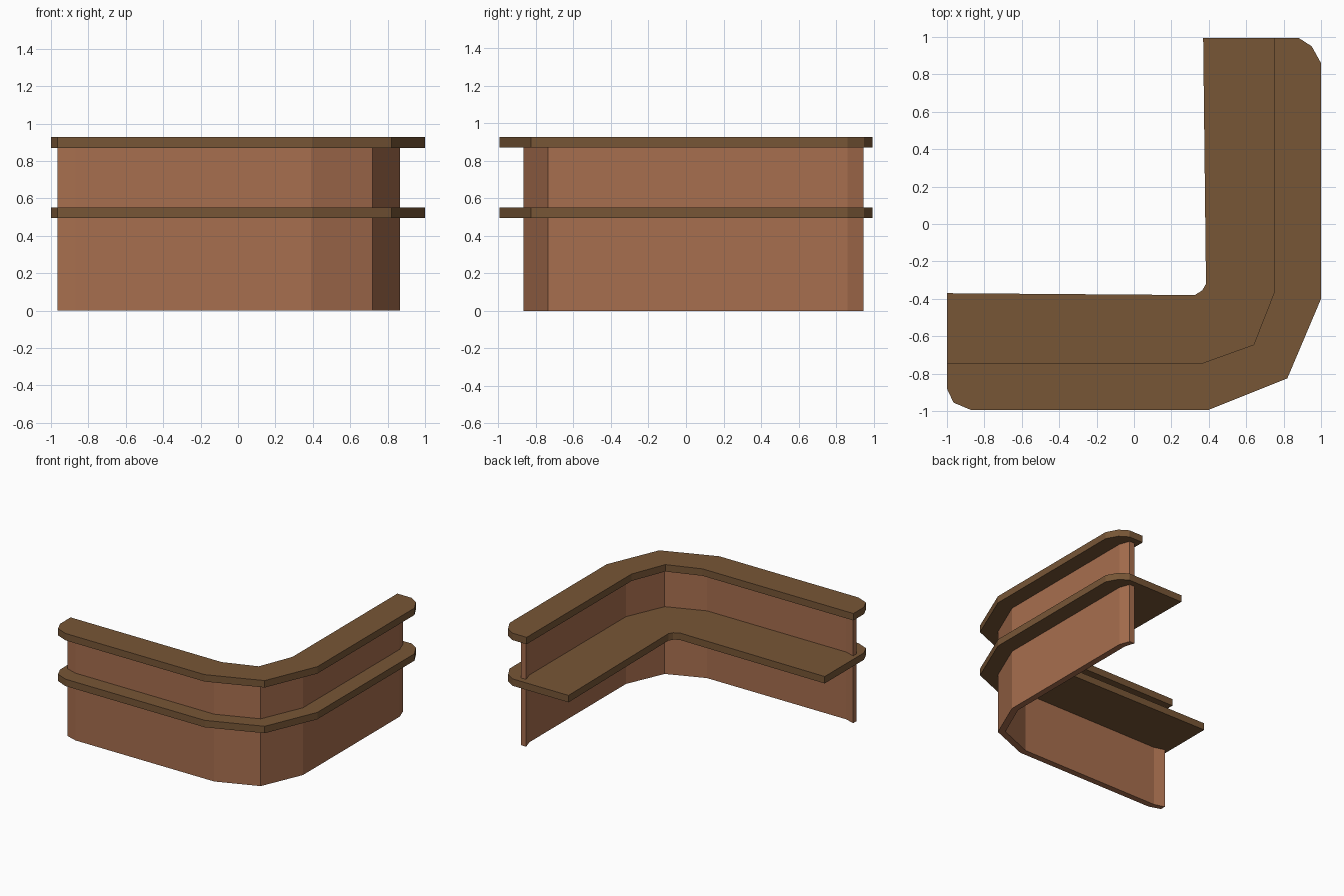
import bpy, bmesh

if "Cube" in bpy.data.objects:
    bpy.data.objects.remove(bpy.data.objects["Cube"])


def material(name, color):
    m = bpy.data.materials.new(name)
    m.diffuse_color = (*color, 1)
    m.use_nodes = True
    m.node_tree.nodes["Principled BSDF"].inputs["Base Color"].default_value = m.diffuse_color
    return m


def prism(name, outline, z0, z1, mat):
    """Extrude a plan outline between two heights."""
    bm = bmesh.new()
    face = bm.faces.new([bm.verts.new((x, y, z0)) for x, y in outline])
    up = bmesh.ops.extrude_face_region(bm, geom=[face])
    for v in up["geom"]:
        if isinstance(v, bmesh.types.BMVert):
            v.co.z = z1
    bmesh.ops.recalc_face_normals(bm, faces=bm.faces)
    me = bpy.data.meshes.new(name)
    bm.to_mesh(me)
    bm.free()
    me.materials.append(mat)
    ob = bpy.data.objects.new(name, me)
    bpy.context.collection.objects.link(ob)
    return ob


wood = material("dark wood", (0.185, 0.093, 0.037))
panel = material("reddish wood panel", (0.39, 0.158, 0.077))

# Outer edge shared by both counters, from the left end round to the back end
outer = [(-1, -0.88), (-0.965, -0.955), (-0.87, -0.995), (0.395, -0.995),
         (0.82, -0.825), (1, -0.4), (1, 0.86), (0.95, 0.95), (0.88, 0.995)]

# Narrow upper counter
upper_inner = [(0.75, 0.995), (0.75, -0.365), (0.64, -0.645), (0.37, -0.742), (-1, -0.742)]
prism("upper_counter", outer + upper_inner, 0.87, 0.927, wood)

# Deep lower counter with a small rounded inside corner
lower_inner = [(0.37, 0.995), (0.385, -0.32), (0.365, -0.355), (0.325, -0.38), (-1, -0.37)]
prism("lower_counter", outer + lower_inner, 0.495, 0.552, wood)

# Thin upright wall, bent slightly inward at both ends
wall_outer = [(-0.965, -0.835), (-0.87, -0.866), (0.39, -0.866), (0.72, -0.735),
              (0.866, -0.395), (0.866, 0.86), (0.835, 0.945)]
wall_inner = [(0.79, 0.945), (0.815, 0.865), (0.815, -0.385), (0.68, -0.695),
              (0.38, -0.815), (-0.88, -0.815), (-0.965, -0.79)]
prism("front_wall", wall_outer + wall_inner, 0, 0.875, panel)
